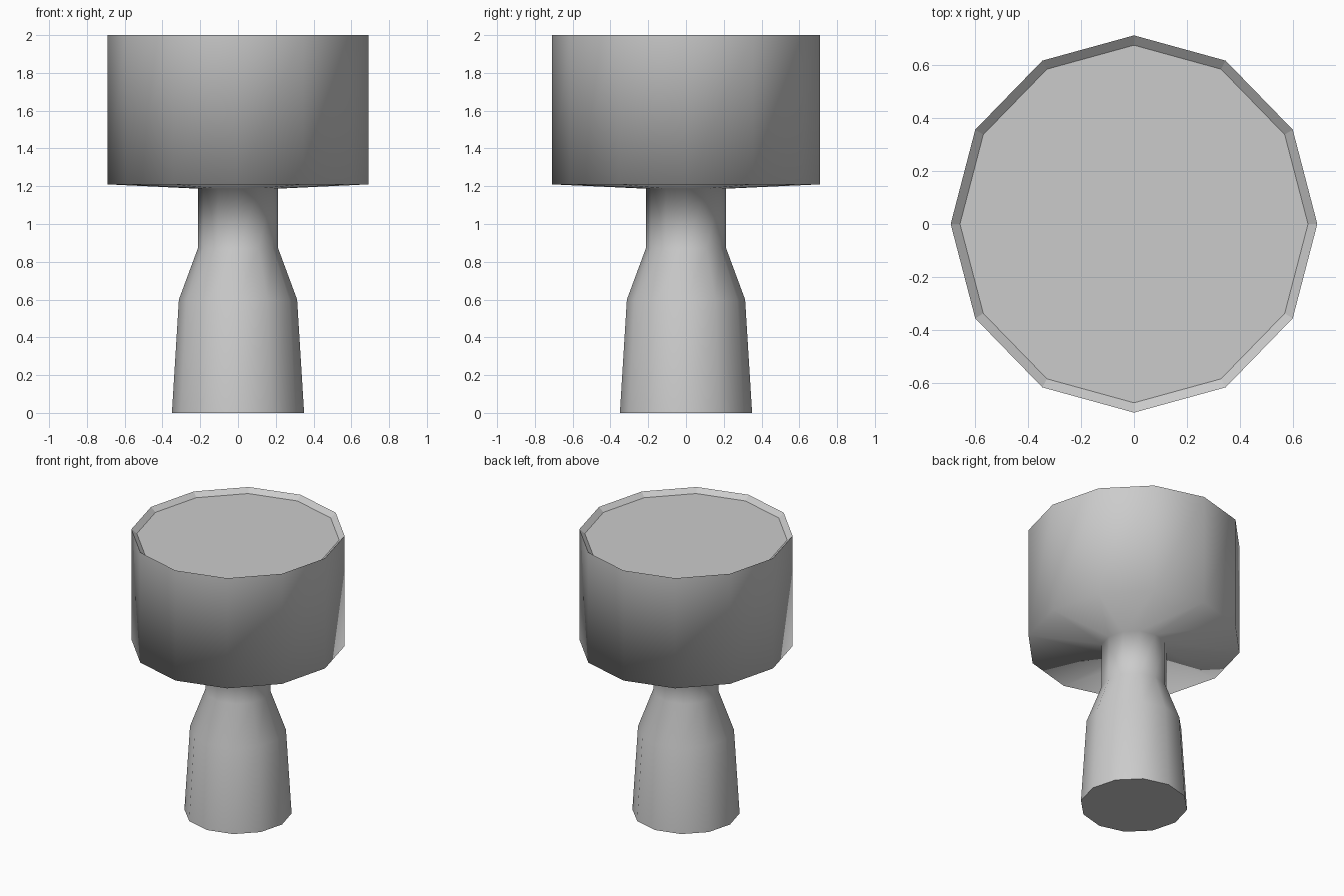
import bpy, bmesh
from math import cos, sin, pi

if "Cube" in bpy.data.objects:
    bpy.data.objects.remove(bpy.data.objects["Cube"])

SIDES = 12

# Profile from the foot up: (x radius, y radius, height)
profile = [
    (0.35, 0.35, 0.0),      # foot
    (0.313, 0.313, 0.60),   # shoulder
    (0.213, 0.213, 0.87),   # neck start
    (0.213, 0.213, 1.187),  # neck top
    (0.69, 0.71, 1.21),     # head underside edge
    (0.69, 0.71, 2.0),      # head rim
    (0.655, 0.673, 1.97),   # shallow sunken top
]

bm = bmesh.new()
rings = []
for rx, ry, z in profile:
    rings.append([bm.verts.new((rx * cos(2 * pi * i / SIDES),
                                ry * sin(2 * pi * i / SIDES), z))
                  for i in range(SIDES)])

# Side walls: smooth body, flat bevelled rim
for k in range(len(rings) - 1):
    for i in range(SIDES):
        j = (i + 1) % SIDES
        f = bm.faces.new((rings[k][i], rings[k][j],
                          rings[k + 1][j], rings[k + 1][i]))
        f.smooth = k < len(rings) - 2

# Flat base and sunken top
bm.faces.new(rings[0][::-1])
bm.faces.new(rings[-1])

# Keep the foot and rim edges crisp
for ring in (rings[0], rings[-2], rings[-1]):
    for i in range(SIDES):
        bm.edges.get((ring[i], ring[(i + 1) % SIDES])).smooth = False

mesh = bpy.data.meshes.new("knob")
bm.to_mesh(mesh)
bm.free()
bpy.context.collection.objects.link(bpy.data.objects.new("knob", mesh))
